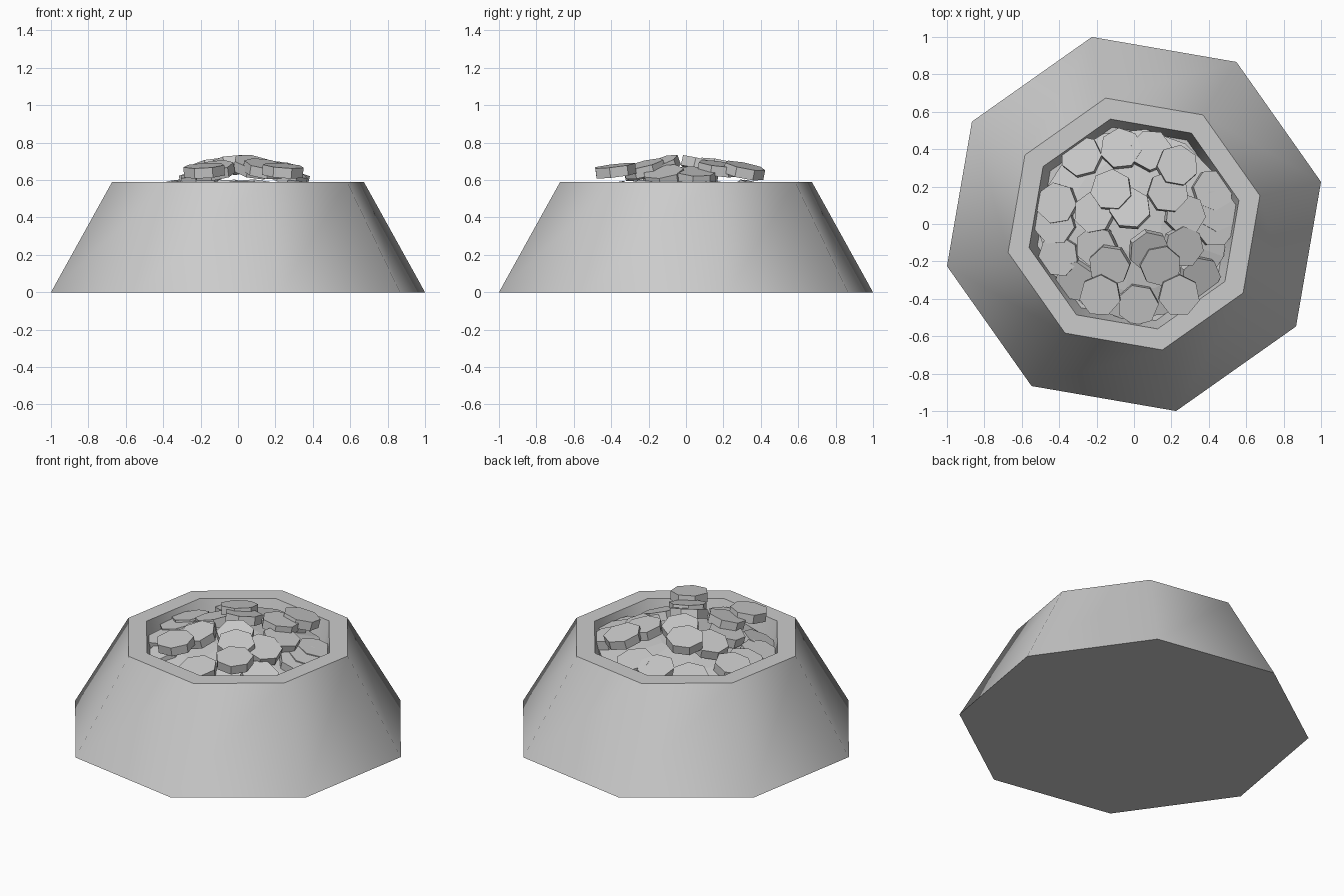
import bpy, bmesh, math, random
from mathutils import Matrix, Vector

if "Cube" in bpy.data.objects:
    bpy.data.objects.remove(bpy.data.objects["Cube"])

random.seed(4)


def lathe(name, profile, sides, turn, smooth=50):
    """Revolve (radius, z) points into a closed solid, capping both ends."""
    bm = bmesh.new()
    rings = []
    for r, z in profile:
        rings.append([bm.verts.new((r * math.cos(turn + math.tau * i / sides),
                                    r * math.sin(turn + math.tau * i / sides), z))
                      for i in range(sides)])
    for a, b in zip(rings, rings[1:]):
        for i in range(sides):
            j = (i + 1) % sides
            bm.faces.new((a[i], a[j], b[j], b[i]))
    bm.faces.new(rings[0][::-1])
    bm.faces.new(rings[-1])
    bmesh.ops.recalc_face_normals(bm, faces=bm.faces[:])
    mesh = bpy.data.meshes.new(name)
    bm.to_mesh(mesh)
    bm.free()
    ob = bpy.data.objects.new(name, mesh)
    bpy.context.collection.objects.link(ob)
    if smooth:
        bpy.ops.object.select_all(action='DESELECT')
        ob.select_set(True)
        bpy.context.view_layer.objects.active = ob
        bpy.ops.object.shade_smooth_by_angle(angle=math.radians(smooth))
    return ob


# Eight-sided bowl with flared walls, flat rim and recessed well
TURN = math.radians(12.7)
lathe("bowl", [(1.025, 0), (0.69, 0.59), (0.575, 0.59), (0.53, 0.42)], 8, TURN)

# Low bed under the food pieces
lathe("food_bed", [(0.51, 0.43), (0.51, 0.50), (0.36, 0.545), (0.15, 0.58)], 14, 0.1, 0)

# Food pieces: x, y, centre height, outward tilt in degrees
PIECES = [
    # outer ring, resting low against the wall
    (-.28, .36, .54, 14), (-.07, .40, .55, 14), (.09, .39, .55, 14),
    (-.41, .11, .55, 14), (-.42, .00, .54, 14), (.44, .07, .54, 14),
    (.43, -.01, .54, 14), (-.40, -.17, .53, 14), (-.31, -.30, .52, 25),
    (.35, -.28, .53, 25), (.42, .18, .54, 14), (.02, -.43, .55, 10),
    # middle ring
    (-.21, .06, .62, 16), (.27, .05, .62, 14), (-.20, -.12, .61, 14),
    (.26, -.12, .62, 20),
    # pieces on top of the heap
    (-.12, .18, .67, 12), (-.02, .08, .68, 14), (.18, .17, .66, 10),
    (.08, -.14, .67, 22), (-.13, -.22, .65, 16), (.14, -.22, .66, 16),
    (.23, .31, .65, 14), (-.18, -.38, .65, 8), (.24, -.38, .65, 8),
]
bm = bmesh.new()
for x, y, z, tilt in PIECES:
    axis = Vector((-y, x, 0)).normalized()
    place = (Matrix.Translation((x, y, z))
             @ Matrix.Rotation(math.radians(tilt), 4, axis)
             @ Matrix.Rotation(random.uniform(0, 1), 4, 'Z'))
    bmesh.ops.create_cone(bm, cap_ends=True, segments=7, radius1=0.112,
                          radius2=0.112, depth=0.055, matrix=place)
mesh = bpy.data.meshes.new("food_pieces")
bm.to_mesh(mesh)
bm.free()
bpy.context.collection.objects.link(bpy.data.objects.new("food_pieces", mesh))
